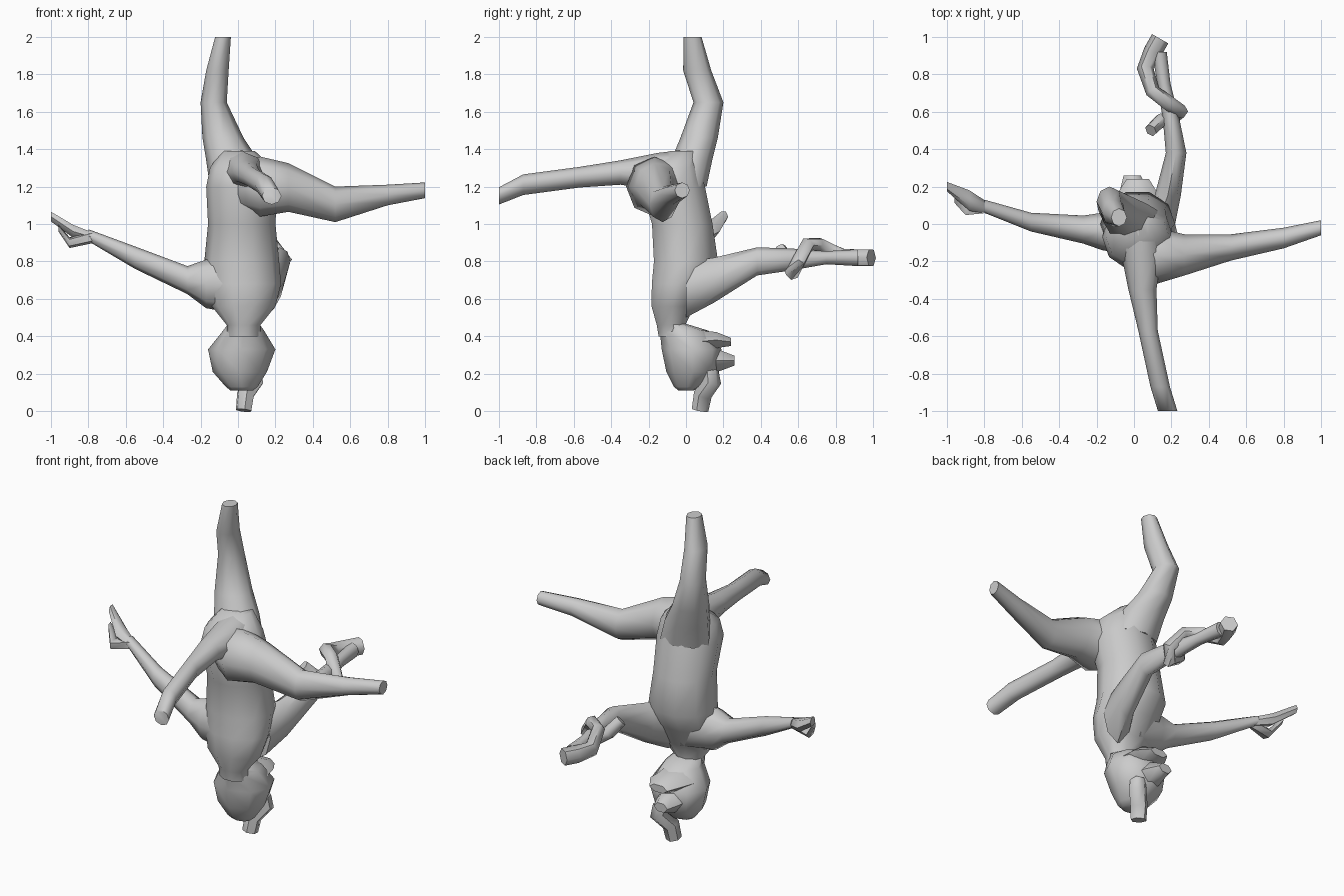
import bpy, bmesh, math
from mathutils import Vector


def finish(name, rings):
    """Skin a list of vertex rings into one capped, smooth-shaded object."""
    bm = bmesh.new()
    vs = [[bm.verts.new(p) for p in r] for r in rings]
    n = len(vs[0])
    for a, b in zip(vs, vs[1:]):
        for i in range(n):
            j = (i + 1) % n
            bm.faces.new((a[i], a[j], b[j], b[i]))
    bm.faces.new(vs[0])
    bm.faces.new(vs[-1])
    bmesh.ops.recalc_face_normals(bm, faces=bm.faces)
    me = bpy.data.meshes.new(name)
    bm.to_mesh(me)
    bm.free()
    ob = bpy.data.objects.new(name, me)
    bpy.context.collection.objects.link(ob)
    bpy.ops.object.select_all(action='DESELECT')
    ob.select_set(True)
    bpy.context.view_layer.objects.active = ob
    bpy.ops.object.shade_smooth_by_angle(angle=math.radians(60))


def loft(name, axis, sections, sides=8):
    """Sections (x, y, z, r1, r2): ellipses square to one world axis."""
    u, v = [i for i in range(3) if i != axis]
    rings = []
    for x, y, z, r1, r2 in sections:
        ring = []
        for k in range(sides):
            a = 2 * math.pi * k / sides
            p = Vector((x, y, z))
            p[u] += r1 * math.cos(a)
            p[v] += r2 * math.sin(a)
            ring.append(p)
        rings.append(ring)
    finish(name, rings)


def tube(name, path, sides=6):
    """Path (x, y, z, r): round tube that follows its own direction."""
    pts = [Vector(p[:3]) for p in path]
    side, rings = Vector((0.3, 0.2, 1)), []
    for i, p in enumerate(pts):
        t = (pts[min(i + 1, len(pts) - 1)] - pts[max(i - 1, 0)]).normalized()
        side = (side - t * side.dot(t)).normalized()
        up = t.cross(side)
        rings.append([p + path[i][3] * (side * math.cos(2 * math.pi * k / sides)
                                        + up * math.sin(2 * math.pi * k / sides))
                      for k in range(sides)])
    finish(name, rings)


X, Y, Z = 0, 1, 2

# Upside-down torso, neck to hips
loft("torso", Z, [
    (.03, -.07, .40, .09, .08), (.03, -.08, .46, .09, .08), (.03, -.07, .56, .17, .12),
    (.03, -.04, .68, .20, .15), (.02, .00, .80, .20, .18), (.02, -.02, 1.0, .18, .17),
    (.02, -.07, 1.2, .19, .18), (.02, -.07, 1.3, .17, .15), (.00, -.01, 1.39, .09, .08)], 10)

# Head with brow, nose and bent crest
loft("head", Z, [
    (.03, -.08, .47, .08, .07), (.03, -.01, .43, .11, .13), (.02, .03, .33, .18, .16),
    (.01, .035, .21, .145, .14), (.02, .01, .13, .085, .075), (.02, .0, .11, .06, .04)])
loft("brow", Y, [(.02, .05, .37, .13, .07), (.02, .16, .38, .11, .05), (.02, .24, .37, .06, .025)], 6)
loft("nose", Y, [(.0, .08, .27, .09, .08), (.0, .18, .27, .075, .065), (-.01, .26, .27, .045, .03)], 6)
tube("crest", [(.08, .13, .21, .045), (.09, .14, .16, .05), (.04, .09, .09, .05), (.03, .075, .004, .045)])

# Legs: one up, one sideways, one forward
loft("upper_leg_shin", Z, [
    (.01, -.01, 1.2, .16, .12), (-.03, .03, 1.34, .14, .11), (-.08, .07, 1.46, .11, .10),
    (-.13, .12, 1.65, .07, .08), (-.11, .06, 1.82, .06, .075), (-.08, .035, 2.0, .042, .048)])
loft("side_leg", X, [
    (.00, -.10, 1.2, .15, .12), (.12, -.17, 1.2, .15, .16), (.27, -.165, 1.195, .11, .13),
    (.52, -.125, 1.105, .07, .095), (.80, -.075, 1.155, .055, .055), (1.0, -.02, 1.18, .04, .042)])
loft("front_leg", Y, [
    (.01, .02, 1.27, .12, .13), (.04, -.15, 1.28, .11, .10), (.045, -.35, 1.275, .075, .065),
    (.075, -.57, 1.25, .052, .055), (.14, -.87, 1.21, .052, .055), (.18, -1.0, 1.15, .052, .046)])

# Left arm, hand and thumb
loft("left_arm", X, [
    (.0, -.04, .68, .13, .16), (-.17, -.04, .68, .10, .13), (-.27, -.03, .70, .075, .075),
    (-.55, .01, .82, .05, .06), (-.80, .095, .94, .035, .032)])
loft("left_hand", X, [
    (-.78, .085, .93, .03, .03), (-.88, .125, .96, .055, .04), (-1.0, .20, 1.04, .025, .03)], 6)
loft("left_thumb", X, [
    (-.78, .08, .93, .025, .035), (-.90, .08, .90, .04, .03), (-.96, .13, .98, .02, .02)], 5)

# Right arm with a strand coiled round the forearm
loft("right_arm", Y, [
    (.12, .0, .65, .10, .15), (.18, .15, .70, .07, .12), (.225, .38, .80, .055, .075),
    (.20, .55, .81, .045, .06), (.16, .75, .82, .035, .035), (.135, .92, .82, .04, .045)])
tube("right_hand_coil", [
    (.09, .50, .87, .035), (.14, .55, .80, .04), (.22, .57, .74, .04), (.25, .60, .80, .04),
    (.18, .65, .89, .04), (.10, .71, .89, .04), (.06, .83, .83, .045), (.10, .92, .82, .05),
    (.14, .99, .82, .05)])
